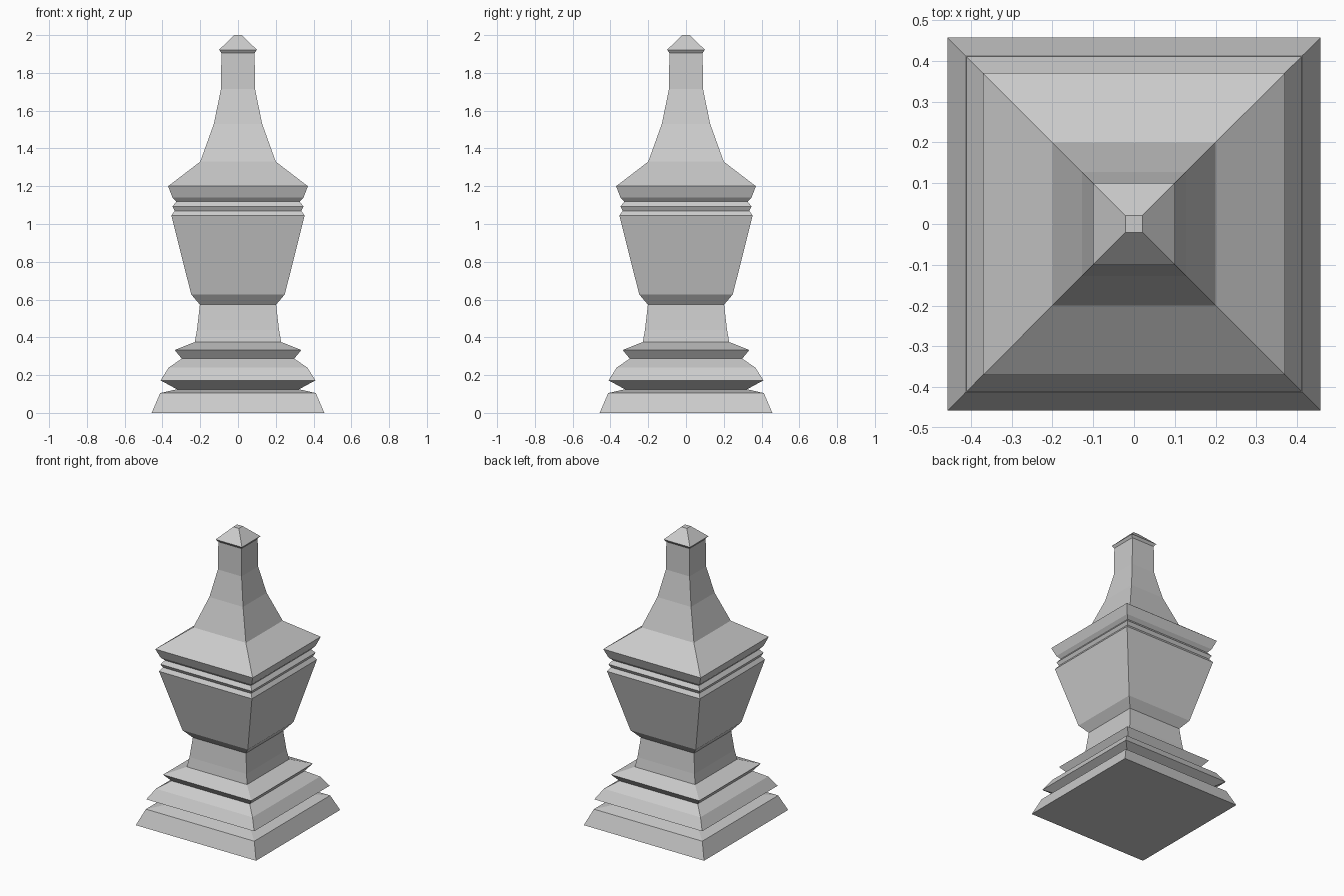
import bpy, bmesh

if "Cube" in bpy.data.objects:
    bpy.data.objects.remove(bpy.data.objects["Cube"])


def square_loft(name, profile, cap_bottom=False, cap_top=False):
    """Stack square rings from (half_width, height) pairs and skin them."""
    bm = bmesh.new()
    corners = [(-1, -1), (1, -1), (1, 1), (-1, 1)]
    rings = [[bm.verts.new((x * w, y * w, z)) for x, y in corners]
             for w, z in profile]
    for low, high in zip(rings, rings[1:]):
        for i in range(4):
            j = (i + 1) % 4
            bm.faces.new((low[i], low[j], high[j], high[i]))
    if cap_bottom:
        bm.faces.new(rings[0][::-1])
    if cap_top:
        bm.faces.new(rings[-1])
    mesh = bpy.data.meshes.new(name)
    bm.to_mesh(mesh)
    bm.free()
    obj = bpy.data.objects.new(name, mesh)
    bpy.context.collection.objects.link(obj)
    return obj


# Stepped foot: sloped plinth and two mouldings
square_loft("stepped_base", [
    (0.457, 0), (0.412, 0.105), (0.323, 0.125), (0.41, 0.172),
    (0.367, 0.24), (0.298, 0.287), (0.335, 0.333), (0.229, 0.375)],
    cap_bottom=True)

# Narrow waist
square_loft("waist", [(0.229, 0.375), (0.217, 0.44), (0.202, 0.573)])

# Flared body
square_loft("flared_body", [(0.202, 0.573), (0.248, 0.628), (0.353, 1.045)])

# Grooved cornice under the roof
square_loft("cornice", [
    (0.353, 1.045), (0.335, 1.07), (0.347, 1.093), (0.327, 1.118),
    (0.347, 1.14), (0.37, 1.2)])

# Concave roof rising to the shaft
square_loft("roof", [
    (0.37, 1.2), (0.2, 1.33), (0.128, 1.53), (0.09, 1.715), (0.088, 1.905)])

# Small pyramid cap
square_loft("cap", [(0.088, 1.905), (0.1, 1.922), (0.021, 2.0)], cap_top=True)
